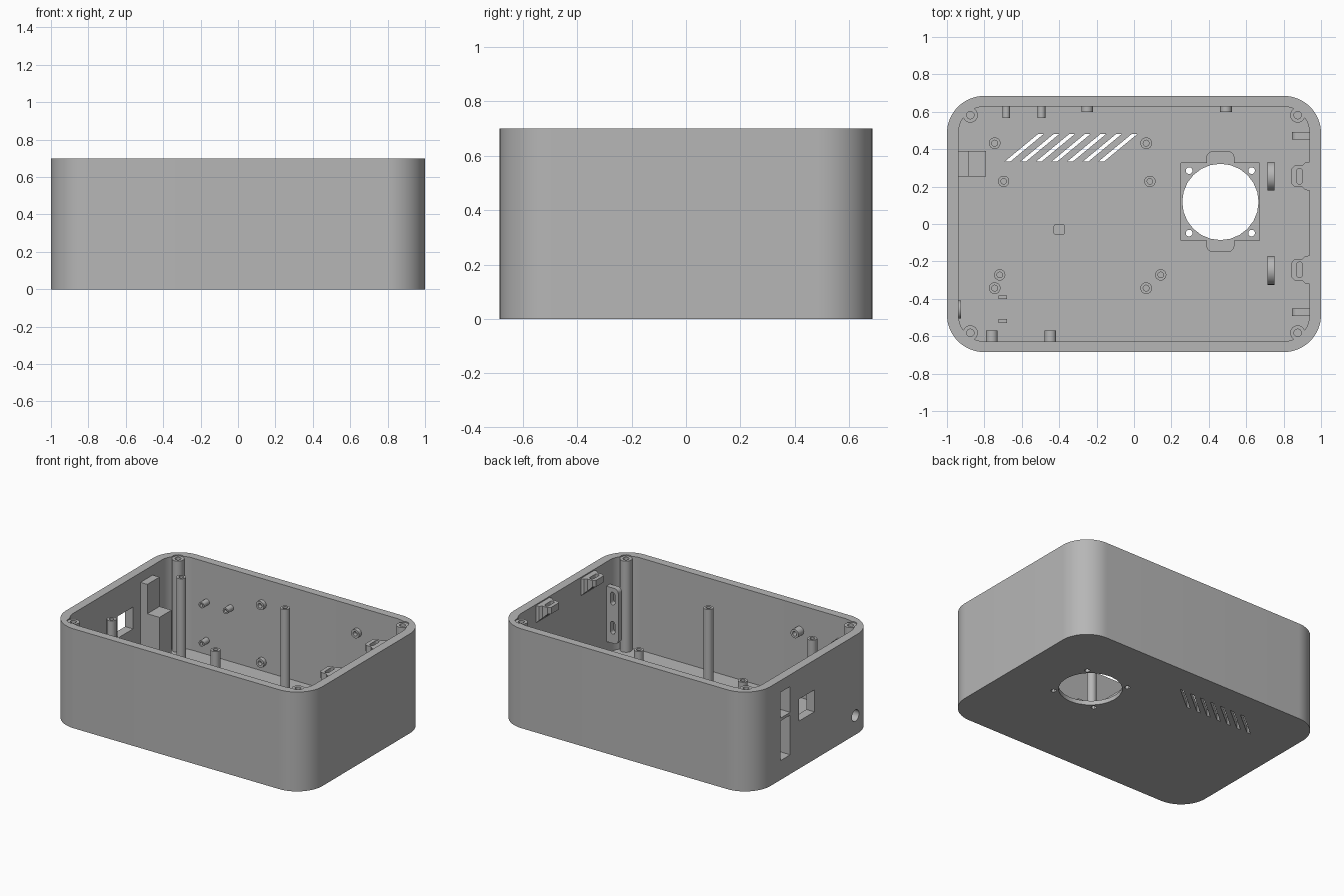
import bpy, bmesh, math

cube = bpy.data.objects.get("Cube")
if cube:
    bpy.data.objects.remove(cube)

grey = bpy.data.materials.new("plain grey")
grey.use_nodes = True
COLOUR = (0.47, 0.47, 0.47, 1)
grey.diffuse_color = COLOUR
grey.node_tree.nodes["Principled BSDF"].inputs["Base Color"].default_value = COLOUR

H, FLOOR, BACK, FRONT, LEFT = 0.7, 0.05, 0.628, -0.628, 0.938


def circle(u, v, r, n=24):
    return [(u + r * math.cos(2 * math.pi * i / n), v + r * math.sin(2 * math.pi * i / n)) for i in range(n)]


def rect(u0, u1, v0, v1, r=0.0, n=10):
    """Rectangle outline with optional rounded corners."""
    if not r:
        return [(u0, v0), (u1, v0), (u1, v1), (u0, v1)]
    pts = []
    for k, (u, v) in enumerate([(u1 - r, v1 - r), (u0 + r, v1 - r), (u0 + r, v0 + r), (u1 - r, v0 + r)]):
        for i in range(n + 1):
            a = math.pi / 2 * (k + i / n)
            pts.append((u + r * math.cos(a), v + r * math.sin(a)))
    return pts


def prism(name, outline, w0, w1, axis="z"):
    """Extrude an outline along an axis."""
    place = {"z": lambda u, v, w: (u, v, w), "y": lambda u, v, w: (u, w, v), "x": lambda u, v, w: (w, u, v)}[axis]
    bm = bmesh.new()
    lo, hi = [[bm.verts.new(place(u, v, w)) for u, v in outline] for w in (w0, w1)]
    bm.faces.new(lo)
    bm.faces.new(hi)
    for i in range(len(lo)):
        j = (i + 1) % len(lo)
        bm.faces.new((lo[i], lo[j], hi[j], hi[i]))
    bmesh.ops.recalc_face_normals(bm, faces=bm.faces)
    mesh = bpy.data.meshes.new(name)
    bm.to_mesh(mesh)
    bm.free()
    obj = bpy.data.objects.new(name, mesh)
    bpy.context.collection.objects.link(obj)
    mesh.materials.append(grey)
    return obj


def activate(obj):
    bpy.ops.object.select_all(action="DESELECT")
    obj.select_set(True)
    bpy.context.view_layer.objects.active = obj


def cut(obj, *cutters):
    """Subtract each cutter (outline, start, end, axis) from the object."""
    activate(obj)
    for c in cutters:
        tool = prism("cutter", *c)
        mod = obj.modifiers.new("cut", "BOOLEAN")
        mod.operation, mod.solver, mod.object = "DIFFERENCE", "EXACT", tool
        bpy.ops.object.modifier_apply(modifier=mod.name)
        bpy.data.objects.remove(tool)
    return obj


def tube(name, u, v, r, hole, w0, w1, axis="z", depth=None):
    """Boss with a blind screw hole in its w1 end."""
    obj = prism(name, circle(u, v, r), w0, w1, axis)
    s = 1 if w1 > w0 else -1
    d = depth or abs(w1 - w0) * 0.8
    return cut(obj, (circle(u, v, hole, 16), w1 - s * d, w1 + s * 0.02, axis))


corners = [(x, y) for x in (-0.875, 0.875) for y in (-0.582, 0.582)]

# Shell: hollow tray with rounded corners
shell = prism("case_shell", rect(-1, 1, -0.685, 0.685, 0.2, 16), 0, H)
cut(shell, (rect(-LEFT, LEFT, FRONT, BACK, 0.14, 16), FLOOR, 1, "z"))

# Fan opening with a shallow seat, finger notches and screw holes
FX, FY = 0.462, 0.118
cut(shell,
    (rect(FX - 0.21, FX + 0.21, FY - 0.207, FY + 0.207), 0.03, 0.2, "z"),
    (rect(FX - 0.072, FX + 0.072, FY - 0.265, FY + 0.268, 0.03, 5), 0.03, 0.2, "z"),
    (circle(FX, FY, 0.204), -0.1, 0.2, "z"))
for sx in (-1, 1):
    for sy in (-1, 1):
        cut(shell, (circle(FX + sx * 0.167, FY + sy * 0.167, 0.018, 12), -0.1, 0.2, "z"))

# Slanted vent slots in the floor
for i in range(7):
    x = -0.69 + i * 0.0835
    cut(shell, ([(x, 0.335), (x + 0.03, 0.335), (x + 0.208, 0.482), (x + 0.178, 0.482)], -0.1, 0.2, "z"))

# Openings in the right wall: window, cable hole and two connector recesses
upper = (rect(0.268, 0.375, 0.435, 0.617), -1.1, -0.9, "x")
lower = (rect(0.268, 0.375, 0.136, 0.415), -1.1, -0.805, "x")
cable = (circle(-0.458, 0.135, 0.04), -1.1, -0.9, "x")
cut(shell, (rect(0, 0.172, 0.336, 0.49), -1.1, -0.9, "x"), cable, upper, lower)
cut(prism("upper_recess_box", rect(0.255, 0.39, 0.425, 0.632), -0.97, -0.885, "x"), upper)
cut(prism("lower_recess_box", rect(0.255, 0.39, 0.04, 0.425), -0.97, -0.79, "x"), lower)
cut(prism("cable_collar", circle(-0.458, 0.135, 0.048), -0.96, -0.924, "x"), cable)

# Corner screw posts, let into the rim
for x, y in corners:
    cut(shell, (circle(x, y, 0.04), 0.4, 1, "z"))
    tube("corner_post", x, y, 0.04, 0.02, 0.03, H - 0.008, depth=0.2)

# Tall pillars and short standoffs on the floor
for x in (-0.745, 0.065):
    for y in (-0.343, 0.432):
        tube("tall_pillar", x, y, 0.031, 0.016, 0.03, 0.655, depth=0.15)
for x, y in [(-0.697, 0.228), (0.085, 0.228), (-0.718, -0.272), (0.143, -0.272)]:
    tube("short_standoff", x, y, 0.03, 0.015, 0.03, 0.12)
prism("support_peg", rect(-0.43, -0.37, -0.06, 0, 0.015, 4), 0.03, 0.12)
for y in (-0.392, -0.518):
    prism("floor_clip", rect(-0.725, -0.68, y - 0.01, y + 0.01), 0.03, 0.11)

# Rounded floor tabs beside the fan
for y in (-0.248, 0.255):
    arch = [(y - 0.077, 0.03), (y + 0.077, 0.03)]
    arch += [(y + 0.077 * math.cos(math.pi * i / 16), 0.11 + 0.077 * math.sin(math.pi * i / 16)) for i in range(17)]
    cut(prism("floor_tab", arch, 0.713, 0.752, "x"), (circle(y, 0.115, 0.025), 0.6, 0.9, "x"))

# Screw bosses on the back and front walls
for x, z in [(-0.683, 0.42), (-0.683, 0.15), (-0.495, 0.43)]:
    tube("long_back_boss", x, z, 0.021, 0.011, BACK + 0.02, 0.567, "y", 0.05)
for x in (-0.25, 0.492):
    for z in (0.115, 0.52):
        tube("back_boss", x, z, 0.031, 0.016, BACK + 0.02, 0.6, "y")
for x in (-0.76, -0.447):
    tube("front_boss", x, 0.52, 0.031, 0.016, FRONT - 0.02, -0.57, "y", 0.05)

for s in (-1, 1):
    # Slotted mounting ears on the left wall
    y = s * 0.473
    ear = prism("mounting_ear", rect(0.845, 0.985, 0.14, 0.53, 0.03, 5), y - 0.02, y + 0.02, "y")
    for z in (0.25, 0.455):
        cut(ear, (rect(0.872, 0.905, z - 0.045, z + 0.045, 0.016, 5), y - 0.1, y + 0.1, "y"))

    # Rim tabs with a flared root, a slot and a sloping underside
    y = s * 0.25 + 0.005
    flare = [(0.96, -0.08), (0.915, -0.073), (0.9, -0.058), (0.86, -0.058), (0.843, -0.04)]
    outline = [(u, y + v) for u, v in flare] + [(u, y - v) for u, v in reversed(flare)]
    tab = prism("rim_tab", outline, 0.56, 0.692)
    under = [(0.8, 0.5), (0.95, 0.5), (0.938, 0.57), (0.86, 0.645), (0.8, 0.645)]
    cut(tab, (under, y - 0.2, y + 0.2, "y"),
        (rect(0.87, 0.9, y - 0.042, y + 0.042, 0.0145, 6), 0.4, 0.8, "z"))

# Smooth curved walls, keep edges sharp
for obj in bpy.context.collection.objects:
    if obj.type == "MESH" and obj.data.materials and obj.data.materials[0] == grey:
        activate(obj)
        bpy.ops.object.shade_smooth_by_angle(angle=math.radians(30))
